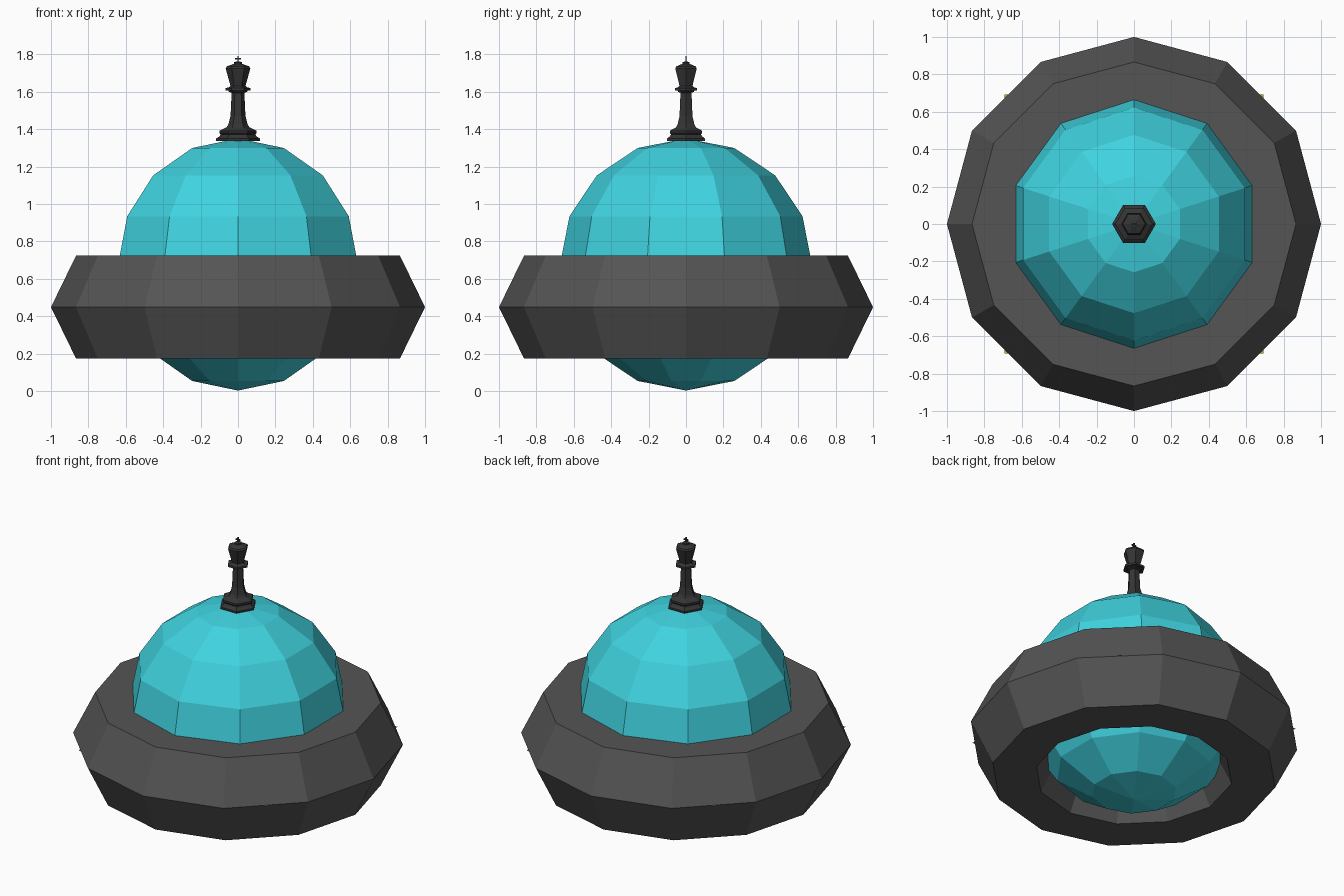
import bpy, bmesh
from math import sin, cos, radians, tau

if "Cube" in bpy.data.objects:
    bpy.data.objects.remove(bpy.data.objects["Cube"])


def material(name, rgb):
    m = bpy.data.materials.new(name)
    m.diffuse_color = (*rgb, 1)
    m.use_nodes = True
    m.node_tree.nodes["Principled BSDF"].inputs["Base Color"].default_value = m.diffuse_color
    return m


teal = material("teal", (0.05, 0.65, 0.74))
dark = material("dark_grey", (0.09, 0.09, 0.09))
black = material("charcoal", (0.035, 0.035, 0.035))
yellow = material("yellow", (0.6, 0.55, 0.03))


def lathe(name, profile, sides, mat, closed=False):
    """Spin (radius, z) points around z; cap the ends or close the loop."""
    bm = bmesh.new()
    rings = [[bm.verts.new((r * cos(tau * i / sides), r * sin(tau * i / sides), z))
              for i in range(sides)] for r, z in profile]
    pairs = list(zip(rings, rings[1:]))
    if closed:
        pairs.append((rings[-1], rings[0]))
    else:
        bm.faces.new(rings[0][::-1])
        bm.faces.new(rings[-1])
    for a, b in pairs:
        for i in range(sides):
            j = (i + 1) % sides
            bm.faces.new((a[i], a[j], b[j], b[i]))
    bmesh.ops.recalc_face_normals(bm, faces=bm.faces)
    mesh = bpy.data.meshes.new(name)
    bm.to_mesh(mesh)
    bm.free()
    ob = bpy.data.objects.new(name, mesh)
    bpy.context.collection.objects.link(ob)
    mesh.materials.append(mat)
    return ob


def box(name, size, z, mat):
    bpy.ops.mesh.primitive_cube_add(size=1, location=(0, 0, z))
    ob = bpy.context.object
    ob.name, ob.scale = name, size
    ob.data.materials.append(mat)


# Faceted ball in the middle
bpy.ops.mesh.primitive_uv_sphere_add(segments=10, ring_count=8, radius=0.674,
                                     location=(0, 0, 0.677))
ball = bpy.context.object
ball.name = "dome_ball"
ball.data.materials.append(teal)

# Twelve-sided ring with a stretched hexagonal section
section = [(0.732 + 0.268 * cos(radians(a)), 0.449 + 0.3175 * sin(radians(a)))
           for a in range(0, 360, 60)]
lathe("outer_ring", section, 12, dark, closed=True)

# Flat square plate inside, its corners just poking through the ring
bpy.ops.mesh.primitive_plane_add(size=1.386, location=(0, 0, 0.449))
plate = bpy.context.object
plate.name = "inner_plate"
plate.data.materials.append(yellow)

# Six-sided turned finial on top
lathe("finial", [
    (0.117, 1.338), (0.117, 1.350), (0.100, 1.362), (0.092, 1.372),
    (0.100, 1.380), (0.100, 1.392), (0.078, 1.402), (0.062, 1.410),
    (0.052, 1.425), (0.040, 1.470), (0.034, 1.595), (0.048, 1.600),
    (0.052, 1.606), (0.068, 1.608), (0.068, 1.620), (0.050, 1.624),
    (0.040, 1.632), (0.066, 1.725), (0.060, 1.736), (0.022, 1.750),
    (0.022, 1.758), (0.008, 1.763)], 6, black)

# Small cross at the tip
box("cross_post", (0.008, 0.008, 0.035), 1.774, black)
box("cross_bar", (0.032, 0.008, 0.008), 1.776, black)
